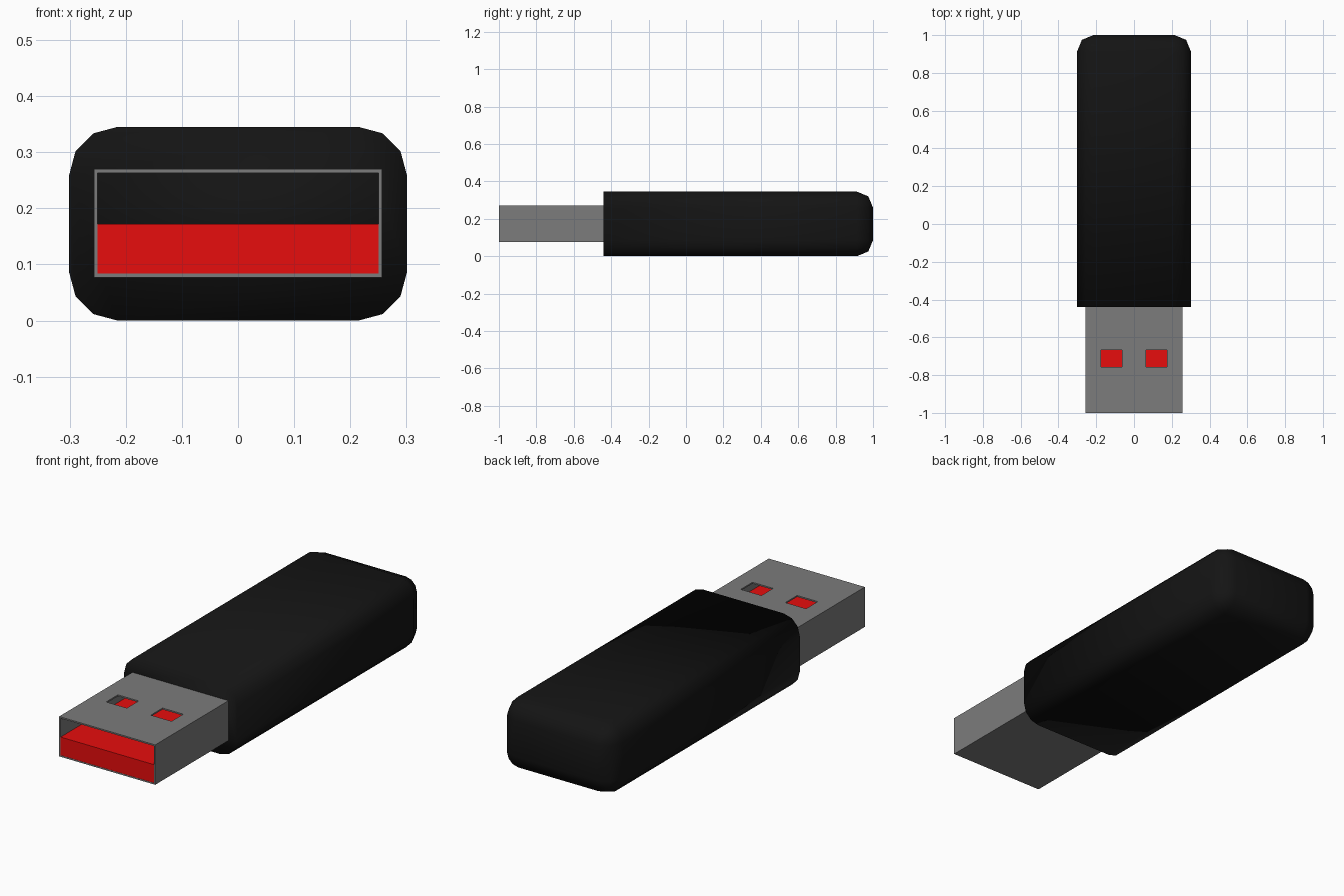
import bpy, bmesh
from math import sin, cos, pi

if "Cube" in bpy.data.objects:
    bpy.data.objects.remove(bpy.data.objects["Cube"])


def paint(obj, name, rgb):
    mat = bpy.data.materials.get(name) or bpy.data.materials.new(name)
    mat.diffuse_color = (*rgb, 1)
    mat.use_nodes = True
    mat.node_tree.nodes["Principled BSDF"].inputs["Base Color"].default_value = mat.diffuse_color
    obj.data.materials.append(mat)


def box(name, lo, hi):
    bm = bmesh.new()
    bmesh.ops.create_cube(bm, size=1)
    for v in bm.verts:
        v.co = [(a + b) / 2 + c * (b - a) for a, b, c in zip(lo, hi, v.co)]
    mesh = bpy.data.meshes.new(name)
    bm.to_mesh(mesh)
    bm.free()
    obj = bpy.data.objects.new(name, mesh)
    bpy.context.collection.objects.link(obj)
    return obj


def cut(obj, cutter):
    mod = obj.modifiers.new("cut", 'BOOLEAN')
    mod.operation, mod.solver, mod.object = 'DIFFERENCE', 'EXACT', cutter
    bpy.context.view_layer.objects.active = obj
    bpy.ops.object.modifier_apply(modifier=mod.name)
    bpy.data.objects.remove(cutter)


# Body: rounded-rectangle rings lofted along y, rounded over at the back
HALF_W, HEIGHT, R = 0.301, 0.345, 0.086
FRONT, BACK = -0.44, 1.0


def ring(bm, y, inset):
    r, pts = R - inset, []
    for k, (sx, top) in enumerate([(1, 1), (-1, 1), (-1, 0), (1, 0)]):
        cx = sx * (HALF_W - R)
        cz = HEIGHT - R if top else R
        for i in range(4):
            a = (k + i / 3) * pi / 2
            pts.append(bm.verts.new((cx + r * cos(a), y, cz + r * sin(a))))
    return pts


bm = bmesh.new()
rings = [ring(bm, FRONT, 0)]
for step in range(3):
    a = step * pi / 4
    rings.append(ring(bm, BACK - R + R * sin(a), R * (1 - cos(a))))
for p, q in zip(rings, rings[1:]):
    for i in range(16):
        j = (i + 1) % 16
        bm.faces.new((p[i], p[j], q[j], q[i]))
bm.faces.new(rings[0])
bm.faces.new(rings[-1])
bmesh.ops.remove_doubles(bm, verts=bm.verts, dist=0.0005)
bmesh.ops.recalc_face_normals(bm, faces=bm.faces)
for f in bm.faces:
    f.smooth = True
mesh = bpy.data.meshes.new("body")
bm.to_mesh(mesh)
bm.free()
body = bpy.data.objects.new("body", mesh)
bpy.context.collection.objects.link(body)
paint(body, "black_plastic", (0.007, 0.007, 0.007))

# Connector shell: hollow sleeve with two windows in the top
shell = box("connector_shell", (-0.257, -1, 0.077), (0.257, FRONT, 0.27))
cut(shell, box("cavity", (-0.25, -1.1, 0.084), (0.25, FRONT + 0.1, 0.263)))
for x in (-0.175, 0.064):
    cut(shell, box("window", (x, -0.758, 0.23), (x + 0.111, -0.668, 0.3)))
paint(shell, "grey_metal", (0.2, 0.2, 0.2))

# Contact block filling the lower half of the sleeve
tongue = box("contact_block", (-0.25, -0.999, 0.084), (0.25, FRONT, 0.172))
paint(tongue, "red_plastic", (0.8, 0.004, 0.004))
